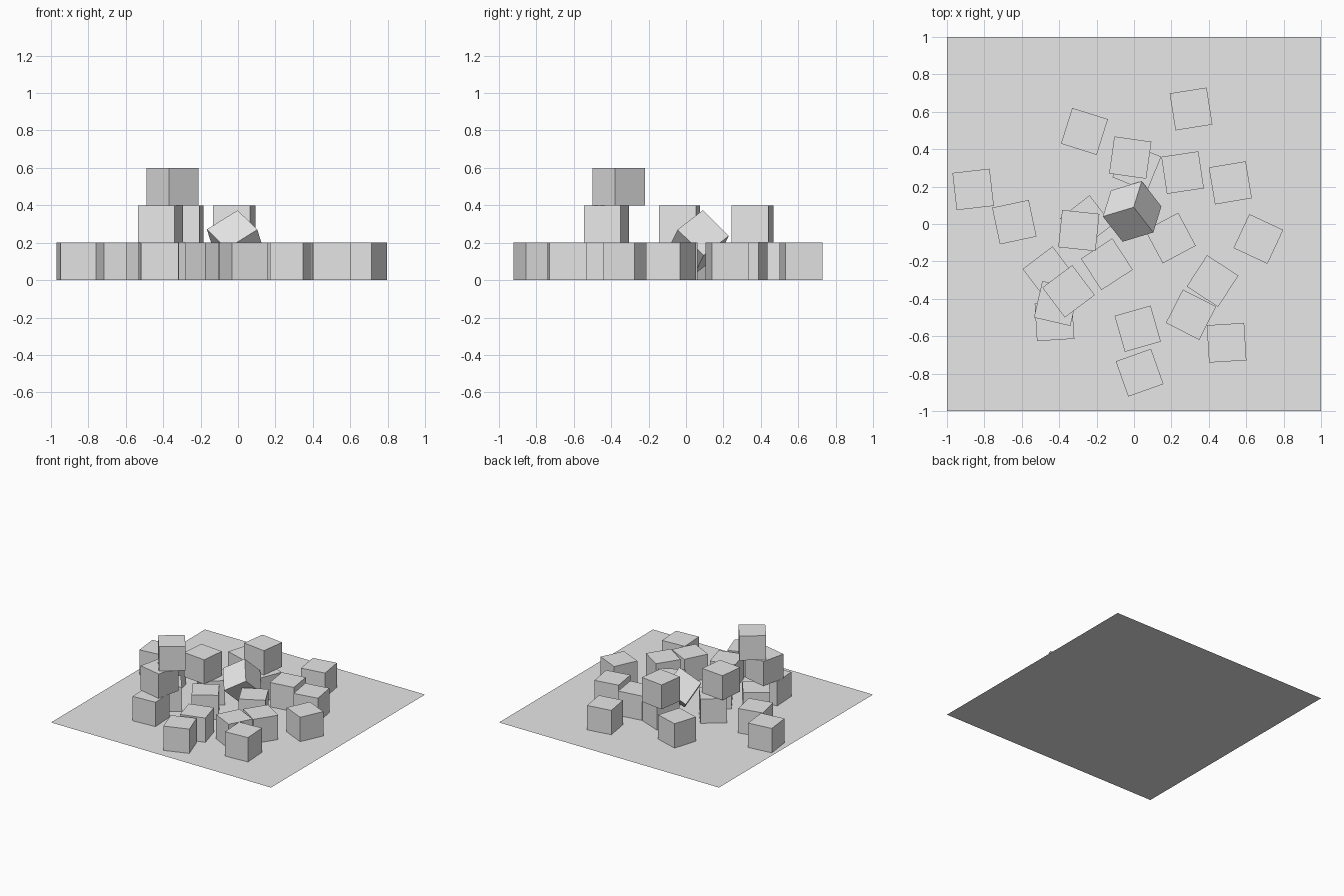
import bpy
import math
from mathutils import Matrix, Vector

if "Cube" in bpy.data.objects:
    bpy.data.objects.remove(bpy.data.objects["Cube"])

SIDE = 0.2

grey = bpy.data.materials.new("light_grey")
grey.diffuse_color = (0.8, 0.8, 0.8, 1)
grey.use_nodes = True
grey.node_tree.nodes["Principled BSDF"].inputs["Base Color"].default_value = grey.diffuse_color


def finish(name):
    obj = bpy.context.object
    obj.name = name
    obj.data.materials.append(grey)
    return obj


def add_cube(name, x, y, level, angle):
    """Cube resting on the given stacking level, turned about z."""
    bpy.ops.mesh.primitive_cube_add(
        size=SIDE,
        location=(x, y, SIDE * (level + 0.5)),
        rotation=(0, 0, math.radians(angle)))
    return finish(name)


# Ground sheet
bpy.ops.mesh.primitive_plane_add(size=2, location=(0, 0, 0))
finish("floor_sheet")

# Cubes lying on the floor: x, y, turn in degrees
floor_cubes = [
    (0.305, 0.615, 9), (-0.265, 0.495, -17.5), (0.26, 0.275, 8.5),
    (0.515, 0.22, 9.5), (-0.86, 0.185, 6.5), (-0.64, 0.01, 12),
    (-0.255, 0.013, 38), (0.015, 0.305, -22), (0.195, -0.075, 28),
    (0.665, -0.08, -25), (-0.455, -0.26, 37), (-0.425, -0.52, 3.5),
    (-0.145, -0.215, 33), (0.42, -0.305, -33), (0.305, -0.485, -27),
    (0.02, -0.56, 16), (0.495, -0.635, 3.5), (0.03, -0.795, 19.5),
]
for i, (x, y, a) in enumerate(floor_cubes):
    add_cube(f"floor_cube_{i + 1}", x, y, 0, a)

# Cubes stacked on others
add_cube("stacked_cube_back", -0.02, 0.355, 1, -8)
add_cube("stacked_cube_left", -0.295, -0.035, 1, -6)
add_cube("stacked_cube_front", -0.415, -0.425, 1, -13)
add_cube("top_cube", -0.35, -0.36, 2, 37)

# Cube balanced on its corner, wedged between its neighbours
u = Vector((0.043, 0.139, -0.137)).normalized()
v = Vector((-0.16, -0.037, -0.114))
v = (v - u * v.dot(u)).normalized()
w = u.cross(v)
turn = Matrix((u, v, w)).transposed().to_euler()
bpy.ops.mesh.primitive_cube_add(size=SIDE, location=(-0.01, 0.067, 0.202), rotation=turn)
finish("tilted_cube")
